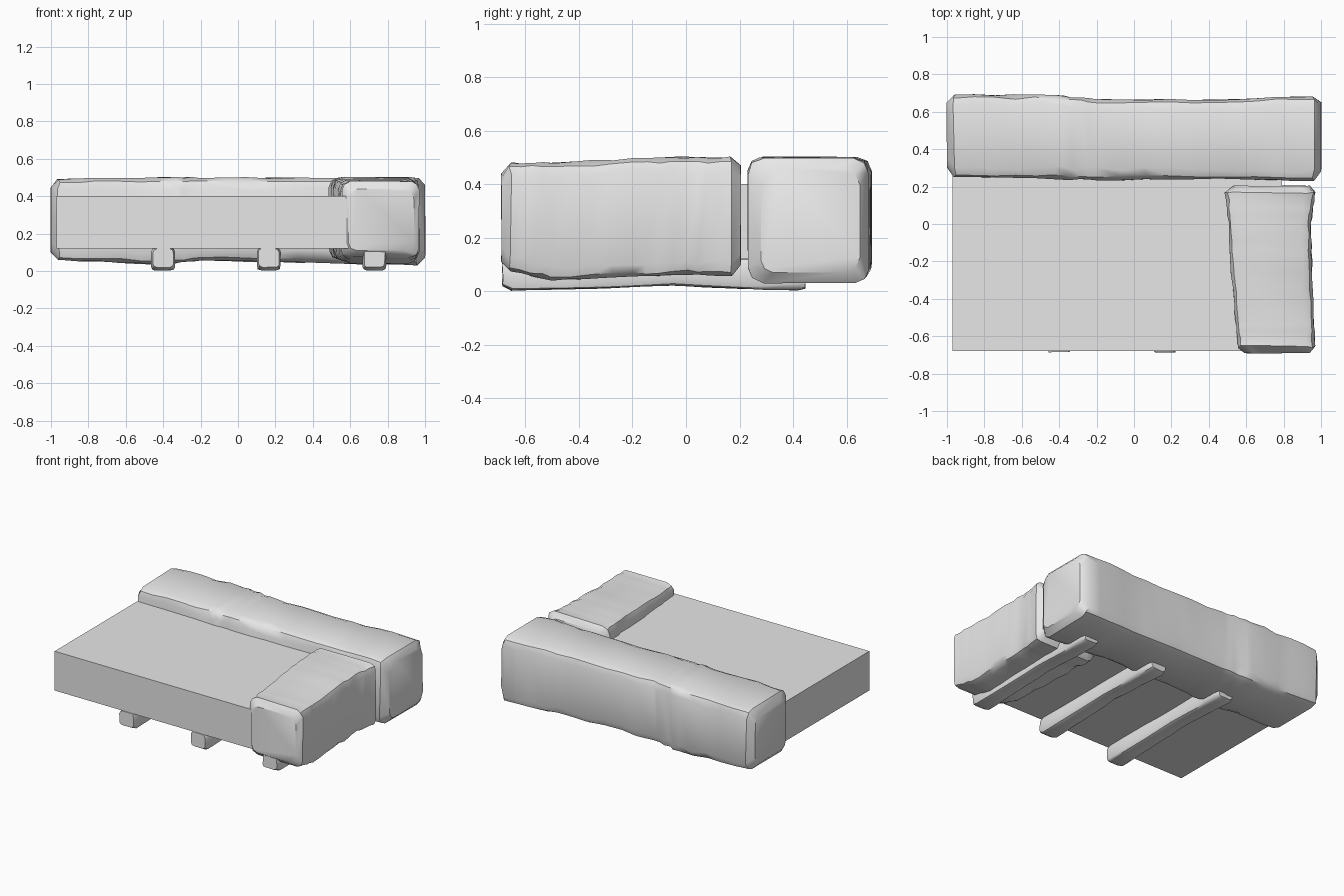
import bpy, bmesh, math, random
from mathutils import Vector

random.seed(4)
if "Cube" in bpy.data.objects:
    bpy.data.objects.remove(bpy.data.objects["Cube"], do_unlink=True)

# One plain grey for every part
grey = bpy.data.materials.new("plain grey")
grey.use_nodes = True
grey.diffuse_color = (0.8, 0.8, 0.8, 1)
grey.node_tree.nodes["Principled BSDF"].inputs["Base Color"].default_value = (0.8, 0.8, 0.8, 1)


def finish(name, bm, smooth):
    bmesh.ops.recalc_face_normals(bm, faces=bm.faces[:])
    mesh = bpy.data.meshes.new(name)
    for face in bm.faces:
        face.smooth = smooth
    bm.to_mesh(mesh)
    bm.free()
    if smooth:
        mesh.set_sharp_from_angle(angle=math.radians(38))
    mesh.materials.append(grey)
    obj = bpy.data.objects.new(name, mesh)
    bpy.context.collection.objects.link(obj)
    return obj


def box(name, low, high):
    bm = bmesh.new()
    bmesh.ops.create_cube(bm, size=1)
    for v in bm.verts:
        v.co = Vector([a + (c + 0.5) * (b - a) for a, b, c in zip(low, high, v.co)])
    return finish(name, bm, False)


def ring(bm, along_x, t, u0, u1, v0, v1, radius, rough):
    """Rectangle with worn, rounded corners, standing across the length."""
    verts = []
    for cu, cv, su, sv, start in ((u1, v1, 1, 1, 0), (u0, v1, -1, 1, 90),
                                  (u0, v0, -1, -1, 180), (u1, v0, 1, -1, 270)):
        r = radius * random.uniform(0.8, 1.25)
        for step in (0, 45, 90):
            a = math.radians(start + step)
            u = cu - su * r + r * math.cos(a)
            v = cv - sv * r + r * math.sin(a)
            p = t + random.uniform(-rough, rough)
            u += random.uniform(-rough, rough) * 0.5
            v += random.uniform(-rough, rough) * 0.5
            verts.append(bm.verts.new((p, u, v) if along_x else (u, p, v)))
    return verts


def stone(name, stations, along_x, radius, steps, rough):
    """Loft a rough block through stations of (position, side range, height range)."""
    bm = bmesh.new()
    rings = []
    last = len(stations) - 2
    for i, (a, b) in enumerate(zip(stations, stations[1:])):
        n = 1 if i in (0, last) else steps
        for k in range(n):
            s = [p + (q - p) * k / n for p, q in zip(a, b)]
            rings.append(ring(bm, along_x, *s, radius, rough if i else 0.002))
    rings.append(ring(bm, along_x, *stations[-1], radius, 0.002))
    for r0, r1 in zip(rings, rings[1:]):
        for j in range(len(r0)):
            k = (j + 1) % len(r0)
            bm.faces.new((r0[j], r0[k], r1[k], r1[j]))
    bm.faces.new(rings[0])
    bm.faces.new(rings[-1])
    return finish(name, bm, True)


# Flat slab
box("slab", (-0.97, -0.68, 0.12), (0.79, 0.45, 0.40))

# Long block along the back
stone("back_block", [
    (-1.0, 0.30, 0.65, 0.10, 0.45),
    (-0.96, 0.25, 0.69, 0.06, 0.49),
    (-0.42, 0.24, 0.69, 0.035, 0.50),
    (-0.2, 0.235, 0.665, 0.055, 0.50),
    (0.45, 0.24, 0.665, 0.045, 0.495),
    (0.96, 0.23, 0.685, 0.03, 0.50),
    (1.0, 0.28, 0.65, 0.07, 0.46)], True, 0.055, 5, 0.008)

# Short block on the left side
stone("side_block", [
    (-0.69, 0.59, 0.94, 0.11, 0.44),
    (-0.655, 0.555, 0.97, 0.075, 0.48),
    (-0.5, 0.54, 0.96, 0.04, 0.48),
    (-0.2, 0.515, 0.95, 0.055, 0.495),
    (0.0, 0.505, 0.945, 0.06, 0.50),
    (0.17, 0.485, 0.97, 0.06, 0.50),
    (0.205, 0.53, 0.94, 0.10, 0.47)], False, 0.05, 4, 0.008)

# Three rough runners under the slab
for label, x in (("right", -0.40), ("middle", 0.165), ("left", 0.73)):
    stone(label + "_runner", [
        (-0.685, x - 0.055, x + 0.055, 0.02, 0.12),
        (-0.65, x - 0.063, x + 0.063, 0.004, 0.125),
        (-0.3, x - 0.06, x + 0.06, 0.012, 0.125),
        (-0.05, x - 0.055, x + 0.055, 0.022, 0.125),
        (0.2, x - 0.06, x + 0.06, 0.01, 0.125),
        (0.41, x - 0.063, x + 0.063, 0.004, 0.125),
        (0.445, x - 0.055, x + 0.055, 0.01, 0.12)], False, 0.02, 2, 0.004)
